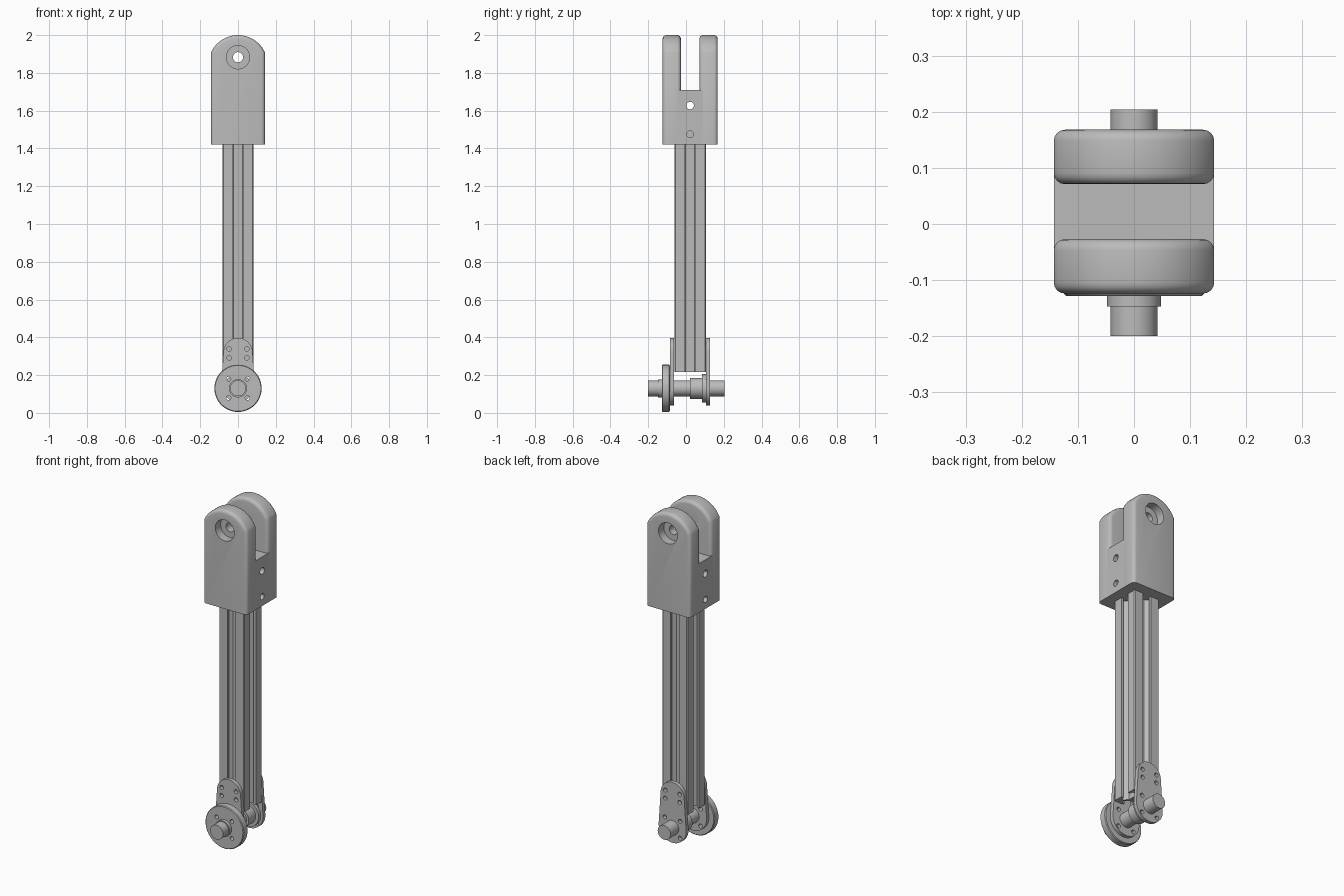
import bpy, bmesh, math
from mathutils import Vector

cube = bpy.data.objects.get("Cube")
if cube:
    bpy.data.objects.remove(cube, do_unlink=True)

grey = bpy.data.materials.new("metal_grey")
grey.use_nodes = True
COLOUR = (0.5, 0.5, 0.5, 1)
grey.diffuse_color = COLOUR
grey.node_tree.nodes["Principled BSDF"].inputs["Base Color"].default_value = COLOUR

MID_Y = 0.022      # centre of the strut and fork
AXLE_Z = 0.13
PIN_Z = 1.883


def place(axis, u, v, w):
    """Map profile point (u, v) and depth w to space along the axis."""
    return Vector({"x": (w, u, v), "y": (u, w, v), "z": (u, v, w)}[axis])


def prism(name, points, axis, start, end, bevel=0, segments=1, keep=None):
    """Extrude a closed profile; optionally bevel its rim edges."""
    bm = bmesh.new()
    face = bm.faces.new([bm.verts.new(place(axis, u, v, start)) for u, v in points])
    moved = bmesh.ops.extrude_face_region(bm, geom=[face])["geom"]
    shift = place(axis, 0, 0, end - start)
    bmesh.ops.translate(bm, vec=shift, verts=[g for g in moved if isinstance(g, bmesh.types.BMVert)])
    bmesh.ops.recalc_face_normals(bm, faces=bm.faces)
    if bevel:
        d = shift.normalized()
        rim = [e for e in bm.edges
               if abs((e.verts[0].co - e.verts[1].co).dot(d)) < 1e-5
               and (keep is None or keep(e))]
        bmesh.ops.bevel(bm, geom=rim, offset=bevel, segments=segments,
                        profile=0.5, affect="EDGES", clamp_overlap=True)
    mesh = bpy.data.meshes.new(name)
    bm.to_mesh(mesh)
    bm.free()
    mesh.materials.append(grey)
    obj = bpy.data.objects.new(name, mesh)
    bpy.context.collection.objects.link(obj)
    return obj


def arc(cu, cv, r, a, b, n):
    return [(cu + r * math.cos(math.radians(a + (b - a) * i / n)),
             cv + r * math.sin(math.radians(a + (b - a) * i / n))) for i in range(n + 1)]


def rod(name, axis, u, v, r, start, end, bevel=0, n=40):
    return prism(name, arc(u, v, r, 0, 360, n)[:-1], axis, start, end, bevel)


def cut(obj, axis, holes, start, end):
    """Drill holes given as (u, v, radius)."""
    for u, v, r in holes:
        tool = rod("cutter", axis, u, v, r, start, end, n=24)
        mod = obj.modifiers.new("hole", "BOOLEAN")
        mod.operation = "DIFFERENCE"
        mod.solver = "EXACT"
        mod.object = tool
        bpy.context.view_layer.objects.active = obj
        bpy.ops.object.modifier_apply(modifier=mod.name)
        bpy.data.objects.remove(tool, do_unlink=True)


# Fork: two rounded prongs joined by a drilled block
FORK_W, FORK_Z = 0.143, 1.42
top_r = 0.157
swing = math.degrees(math.asin(FORK_W / top_r))
fork_profile = [(-FORK_W, FORK_Z), (FORK_W, FORK_Z)] + \
    arc(0, 2 - top_r, top_r, 90 - swing, 90 + swing, 24)
not_base = lambda e: max(v.co.z for v in e.verts) > FORK_Z + 0.01
for name, side in (("front_prong", -1), ("back_prong", 1)):
    inner, outer = MID_Y + side * 0.049, MID_Y + side * 0.146
    prong = prism(name, fork_profile, "y", inner, outer, 0.02, 4, not_base)
    cut(prong, "y", [(0, PIN_Z, 0.062)], outer - side * 0.05, outer + side * 0.05)
    cut(prong, "y", [(0, PIN_Z, 0.027)], inner - side * 0.05, outer + side * 0.05)

low, high = MID_Y - 0.07, MID_Y + 0.07
block = prism("fork_block", [(low, FORK_Z), (high, FORK_Z), (high, 1.71), (low, 1.71)],
              "x", -FORK_W, FORK_W)
cut(block, "x", [(MID_Y, 1.627, 0.02), (MID_Y, 1.475, 0.018)], -0.3, 0.3)

# Strut: slotted square section, one side repeated four times
side_profile = [(10, -3.2), (8.3, -3.2), (8.3, -5.5), (6.5, -5.5), (3.9, -2.9)]
side_profile += [(u, -v) for u, v in reversed(side_profile)] + \
    [(10, 9.4), (9.4, 10)]
section = []
for turn in range(4):
    for u, v in side_profile:
        for _ in range(turn):
            u, v = -v, u
        section.append((u * 0.0083, MID_Y + v * 0.0083))
strut = prism("slotted_strut", section, "z", 0.217, 1.56)
cut(strut, "z", [(0, MID_Y, 0.02)], 0.1, 0.5)

# Mounting plates with bolt holes, one on each side of the strut
square = [(-1, -1), (1, -1), (1, 1), (-1, 1)]
hub_holes = [(i * 0.05, AXLE_Z + j * 0.05, 0.012) for i, j in square]
plate_holes = [(i * 0.047, 0.315 + j * 0.024, 0.012) for i, j in square]
plate_profile = arc(0, 0.32, 0.077, 0, 180, 20) + arc(0, AXLE_Z, 0.09, 180, 360, 20)
for name, near in (("front_plate", -0.086), ("back_plate", 0.105)):
    plate = prism(name, plate_profile, "y", near, near + 0.022)
    cut(plate, "y", plate_holes + hub_holes, near - 0.05, near + 0.07)

# Wheel disc
wheel = rod("wheel_disc", "y", 0, AXLE_Z, 0.125, -0.128, -0.086, 0.004, 64)
cut(wheel, "y", hub_holes, -0.2, 0)

# Axle, collars and bearing flange
for name, r, start, end in (("axle", 0.042, -0.2, 0.204),
                            ("front_collar", 0.048, -0.147, -0.12),
                            ("inner_sleeve", 0.056, 0.02, 0.09),
                            ("bearing_flange", 0.075, 0.085, 0.106)):
    rod(name, "y", 0, AXLE_Z, r, start, end)

# Smooth round surfaces, keep edges crisp
bpy.ops.object.select_all(action="DESELECT")
for obj in bpy.context.collection.objects:
    if obj.type == "MESH" and grey.name in obj.data.materials:
        obj.select_set(True)
        bpy.context.view_layer.objects.active = obj
bpy.ops.object.shade_smooth_by_angle(angle=math.radians(30))
